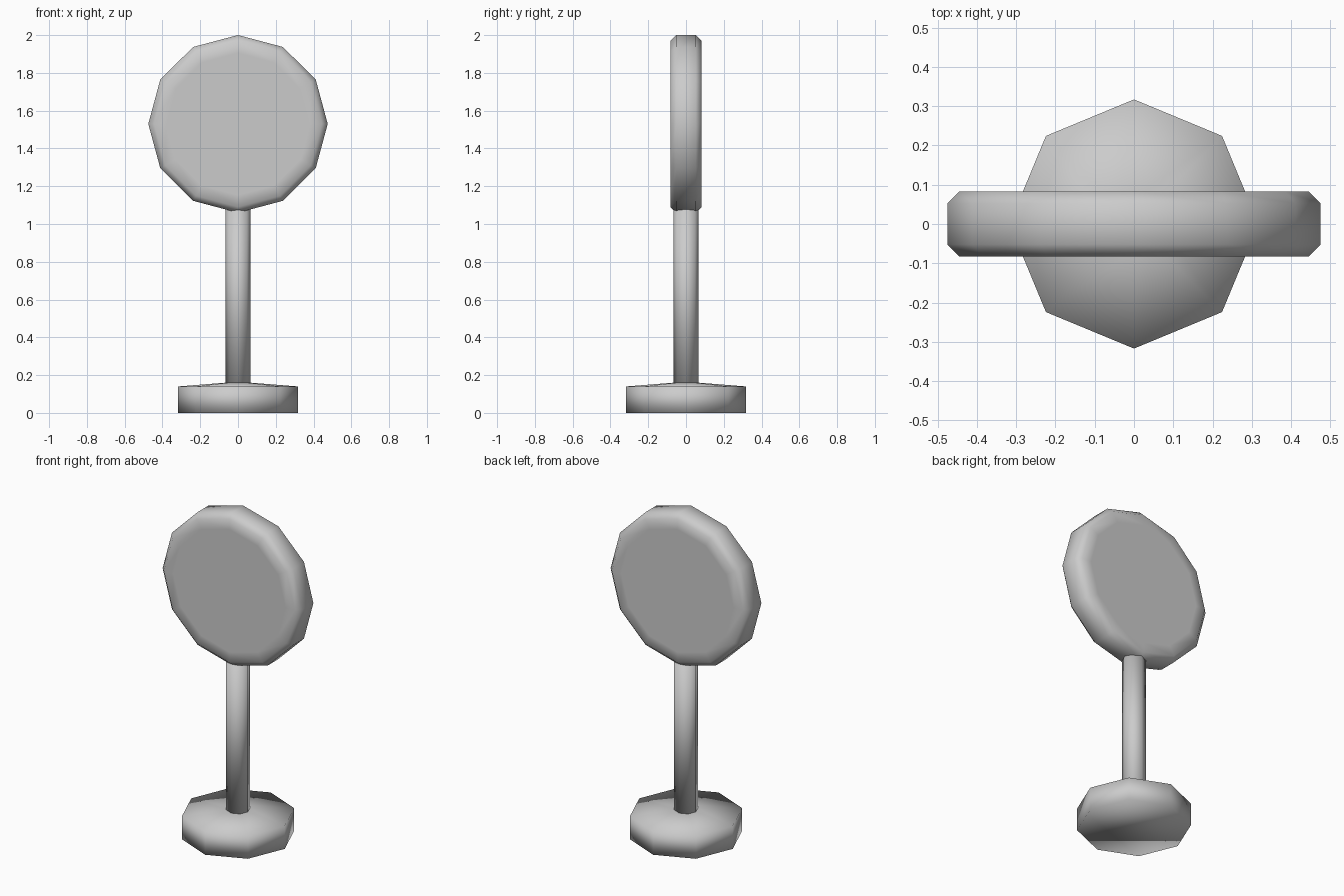
import bpy, bmesh, math

if "Cube" in bpy.data.objects:
    bpy.data.objects.remove(bpy.data.objects["Cube"])


def lathe(name, profile, sides, place):
    """Revolve (radius, height) points into a closed, smooth solid."""
    bm = bmesh.new()
    rings = []
    for r, h in profile:
        ring = []
        for i in range(sides):
            a = 2 * math.pi * i / sides
            ring.append(bm.verts.new(place(r * math.cos(a), r * math.sin(a), h)))
        rings.append(ring)
    for low, high in zip(rings, rings[1:]):
        for i in range(sides):
            j = (i + 1) % sides
            bm.faces.new((low[i], low[j], high[j], high[i]))
    bm.faces.new(rings[0][::-1])
    bm.faces.new(rings[-1])
    bmesh.ops.recalc_face_normals(bm, faces=bm.faces[:])
    for f in bm.faces:
        f.smooth = True
    mesh = bpy.data.meshes.new(name)
    bm.to_mesh(mesh)
    bm.free()
    obj = bpy.data.objects.new(name, mesh)
    bpy.context.collection.objects.link(obj)
    return obj


def upright(x, y, h):
    return (x, y, h)


def facing_front(x, z, h):
    return (x, h, 1.53 + z * 0.99)


# Octagonal foot with a shallow sloped top
lathe("base", [(0.317, 0), (0.317, 0.14), (0.067, 0.16)], 8, upright)

# Straight post rising into the disc
lathe("post", [(0.067, 0.155), (0.067, 1.085)], 8, upright)

# Twelve-sided upright disc with bevelled rims and inset faces
half = [(0.38, 0.083), (0.444, 0.083), (0.475, 0.052)]
lathe("disc", [(r, -h) for r, h in half] + half[::-1], 12, facing_front)
